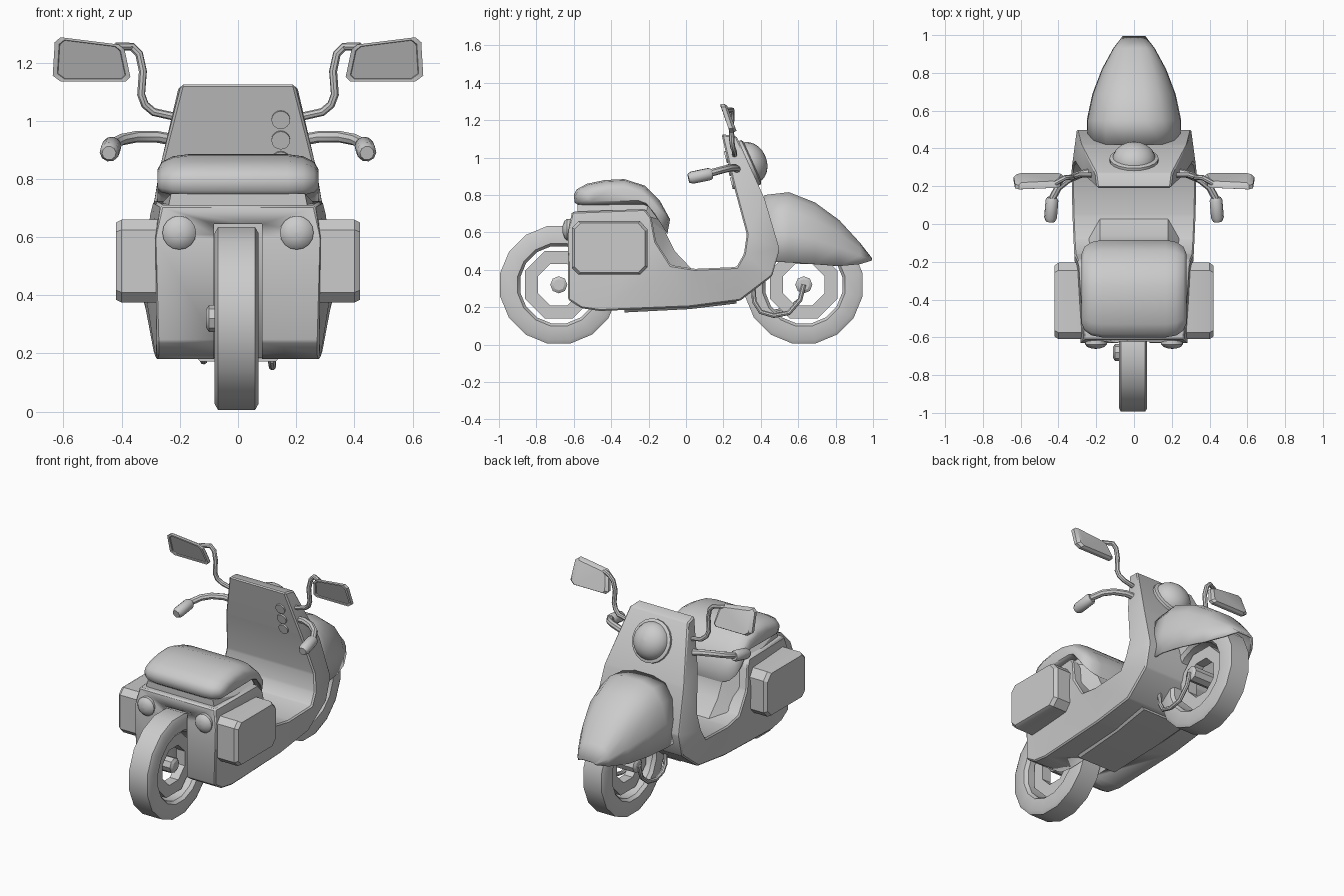
import bpy, bmesh
from math import sin, cos, pi, radians
from mathutils import Vector, Matrix

if "Cube" in bpy.data.objects:
    bpy.data.objects.remove(bpy.data.objects["Cube"])


def loft(name, rings, closed=True, loop=False, caps=True, smooth=30, bevel=0):
    """Skin a list of equal-length point rings into one object."""
    bm = bmesh.new()
    vs = [[bm.verts.new(p) for p in r] for r in rings]
    n = len(rings[0])
    for i in range(len(vs) if loop else len(vs) - 1):
        a, b = vs[i], vs[(i + 1) % len(vs)]
        for j in range(n if closed else n - 1):
            k = (j + 1) % n
            bm.faces.new((a[j], a[k], b[k], b[j]))
    if caps:
        bm.faces.new(vs[0])
        bm.faces.new(vs[-1])
    bmesh.ops.recalc_face_normals(bm, faces=bm.faces[:])
    if bevel:
        bmesh.ops.bevel(bm, geom=bm.edges[:], offset=bevel, segments=1,
                        affect='EDGES', profile=0.5, clamp_overlap=True)
    bmesh.ops.triangulate(bm, faces=[f for f in bm.faces if len(f.verts) > 4])
    me = bpy.data.meshes.new(name)
    bm.to_mesh(me)
    bm.free()
    ob = bpy.data.objects.new(name, me)
    bpy.context.collection.objects.link(ob)
    return finish(ob, smooth)


def finish(ob, angle=30):
    bpy.ops.object.select_all(action='DESELECT')
    bpy.context.view_layer.objects.active = ob
    ob.select_set(True)
    bpy.ops.object.shade_smooth_by_angle(angle=radians(angle))
    return ob


def slab(name, pts, **kw):
    """Side profile of (y, z, half_width) spanning both sides."""
    return loft(name, [[(s * w, y, z) for y, z, w in pts] for s in (-1, 1)], **kw)


def revolve(name, prof, loc, axis, n=16, smooth=30):
    """Solid of (distance along axis, radius) points around an axis."""
    rot = Vector((0, 0, 1)).rotation_difference(Vector(axis)).to_matrix()
    rings = [[Vector(loc) + rot @ Vector((r * cos(2 * pi * i / n), r * sin(2 * pi * i / n), d))
              for i in range(n)] for d, r in prof]
    return loft(name, rings, smooth=smooth)


def hoop(name, prof, loc, n, phase=0.0, smooth=30):
    """Closed ring of (x, radius) section around the x axis."""
    rings = []
    for i in range(n):
        a = 2 * pi * (i + phase) / n
        rings.append([(loc[0] + x, loc[1] + r * cos(a), loc[2] + r * sin(a)) for x, r in prof])
    return loft(name, rings, loop=True, caps=False, smooth=smooth)


def tube(name, pts, r):
    cu = bpy.data.curves.new(name, 'CURVE')
    cu.dimensions = '3D'
    cu.bevel_depth, cu.bevel_resolution, cu.use_fill_caps = r, 2, True
    sp = cu.splines.new('POLY')
    sp.points.add(len(pts) - 1)
    for q, p in zip(sp.points, pts):
        q.co = (*p, 1)
    ob = bpy.data.objects.new(name, cu)
    bpy.context.collection.objects.link(ob)
    bpy.ops.object.select_all(action='DESELECT')
    bpy.context.view_layer.objects.active = ob
    ob.select_set(True)
    bpy.ops.object.convert(target='MESH')
    return finish(bpy.context.view_layer.objects.active, 40)


# main body: rear housing, floor and leg shield
body = slab("body", [
    (-.61, .71, .265), (-.63, .6, .29), (-.63, .24, .28), (-.56, .195, .28), (-.46, .18, .285),
    (.02, .20, .29), (.29, .235, .29), (.46, .365, .30), (.50, .51, .305), (.42, .78, .285),
    (.27, 1.115, .205), (.19, 1.125, .195), (.255, .85, .265), (.325, .59, .31),
    (.31, .485, .325), (.27, .415, .33), (.045, .405, .325), (-.08, .425, .32),
    (-.16, .55, .315), (-.185, .68, .305), (-.22, .725, .29)], bevel=.008)
# slot for the rear wheel
cut = slab("wheel_slot_cutter", [(-1, .05, .083), (-.34, .05, .083), (-.34, .645, .083), (-1, .645, .083)])
cut.hide_render = True
mod = body.modifiers.new("slot", 'BOOLEAN')
mod.operation, mod.object, mod.solver = 'DIFFERENCE', cut, 'EXACT'
bpy.context.view_layer.objects.active = body
bpy.ops.object.modifier_apply(modifier="slot")
bpy.data.objects.remove(cut)

# lower belly and the bulge under the seat
slab("belly", [(-.33, .24, .2), (-.33, .172, .13), (.02, .19, .14), (.27, .22, .15), (.27, .26, .2)])
slab("seat_base", [(-.58, .70, .24), (-.58, .75, .23), (-.2, .75, .23), (-.11, .66, .2), (-.11, .6, .18),
                   (-.06, .5, .18), (.03, .405, .18), (-.15, .405, .3), (-.22, .69, .29)])

# seat
seat = [(-.60, .80), (-.585, .83), (-.53, .86), (-.435, .88), (-.33, .885), (-.22, .85), (-.14, .77),
        (-.085, .67), (-.10, .59), (-.165, .715), (-.22, .745), (-.57, .74), (-.595, .76)]
loft("seat", [[(x, -.34 + (y + .34) * s, .79 + (z - .79) * t) for y, z in seat]
              for x, s, t in ((-.277, .72, .45), (-.262, .86, .72), (-.225, .96, .92), (-.17, 1, 1),
                              (.17, 1, 1), (.225, .96, .92), (.262, .86, .72), (.277, .72, .45))], smooth=45)

# front mudguard
rings = []
for y, w, zb, zt in ((.42, .25, .445, .80), (.55, .25, .44, .815), (.69, .22, .43, .76),
                     (.82, .17, .42, .665), (.93, .11, .43, .545), (.995, .06, .45, .462)):
    h = zt - zb
    half = [(w, 0), (.98 * w, .4), (.86 * w, .72), (.6 * w, .93), (.25 * w, 1)]
    arch = half + [(-x, t) for x, t in reversed(half)]
    rings.append([(x, y, zb + t * h) for x, t in arch])
guard = loft("mudguard", rings, closed=False, caps=False, smooth=40)
mod = guard.modifiers.new("thickness", 'SOLIDIFY')
mod.thickness, mod.offset = .012, -1

# wheels
for name, y in (("rear", -.68), ("front", .63)):
    c = (-.005, y, .32)
    hoop(name + "_tyre", [(-.055, .21), (-.075, .225), (-.075, .3), (-.064, .32),
                          (.064, .32), (.075, .3), (.075, .225), (.055, .21)], c, 16, .5)
    hoop(name + "_rim", [(-.03, .12), (-.03, .195), (.03, .195), (.03, .12)], c, 8, .5)
    end = .04 if name == "rear" else .11
    revolve(name + "_hub", [(-.11, .03), (-.10, .046), (end - .01, .046), (end, .03)],
            (0, y, .32), (1, 0, 0), 8)

# headlight and its ring
tilt = Vector((0, .91, .41))
base = Vector((0, .335, .97))
revolve("headlight_ring", [(-.03, .13), (.015, .13), (.022, .115)], base, tilt, 20)
revolve("headlight", [(.092 * sin(a) + .005, .114 * cos(a) + .001) for a in
                      [i * pi / 12 for i in range(7)]], base, tilt, 20, 40)

# three dials on the inner face of the shield
for i, (y, z) in enumerate(((.222, 1.005), (.237, .935), (.254, .865))):
    revolve(f"dial_{i + 1}", [(-.02, .032), (.012, .032)], (.147, y, z), (0, -.967, -.256), 16)

for side, s in (("right", 1), ("left", -1)):
    # storage box
    oct_ = [(-.61, .41), (-.575, .375), (-.245, .375), (-.205, .415),
            (-.205, .615), (-.245, .66), (-.575, .66), (-.61, .625)]
    loft(side + "_box", [[(s * x, -.41 + (y + .41) * k, .517 + (z - .517) * k) for y, z in oct_]
                         for x, k in ((.26, 1), (.40, 1), (.42, .93))])
    # tail light
    revolve(side + "_tail_light", [(-.03, .058), (.012, .058), (.026, .045), (.034, .022), (.036, .001)],
            (s * .202, -.625, .615), (0, -1, 0), 16, 40)
    # front fork
    dip = 0 if s > 0 else .02
    tube(side + "_fork", [(s * .11, .63, .32), (s * .115, .61, .24), (s * .118, .55, .17 + dip),
                          (s * .118, .47, .155 + dip), (s * .115, .40, .175 + dip),
                          (s * .11, .365, .23), (s * .11, .36, .30)], .013)
    # handlebar and grip
    tube(side + "_handlebar", [(s * .2, .28, .93), (s * .28, .265, .945), (s * .35, .235, .945),
                               (s * .40, .195, .935), (s * .43, .14, .92), (s * .44, .08, .905)], .02)
    revolve(side + "_grip", [(0, .026), (.015, .034), (.11, .034), (.13, .024)],
            (s * .433, .14, .915), (s * .08, -.97, -.2), 10, 40)
    # mirror stalk and mirror
    tube(side + "_mirror_stalk", [(s * .2, .26, 1.01), (s * .29, .26, 1.03), (s * .32, .25, 1.055),
                                  (s * .333, .245, 1.09), (s * .327, .243, 1.17), (s * .34, .246, 1.23),
                                  (s * .365, .245, 1.255), (s * .42, .215, 1.255)], .014)
    plate = [(.385, 1.135), (.61, 1.135), (.637, 1.155), (.63, 1.27), (.61, 1.287),
             (.41, 1.262), (.39, 1.245), (.37, 1.15)]
    loft(side + "_mirror", [[(s * (.505 + (x - .505) * k), .232 - .33 * (z - 1.14) + d,
                              1.21 + (z - 1.21) * k) for x, z in plate]
                            for d, k in ((.006, .86), (0, .88), (0, 1), (.022, 1), (.036, .88))])
